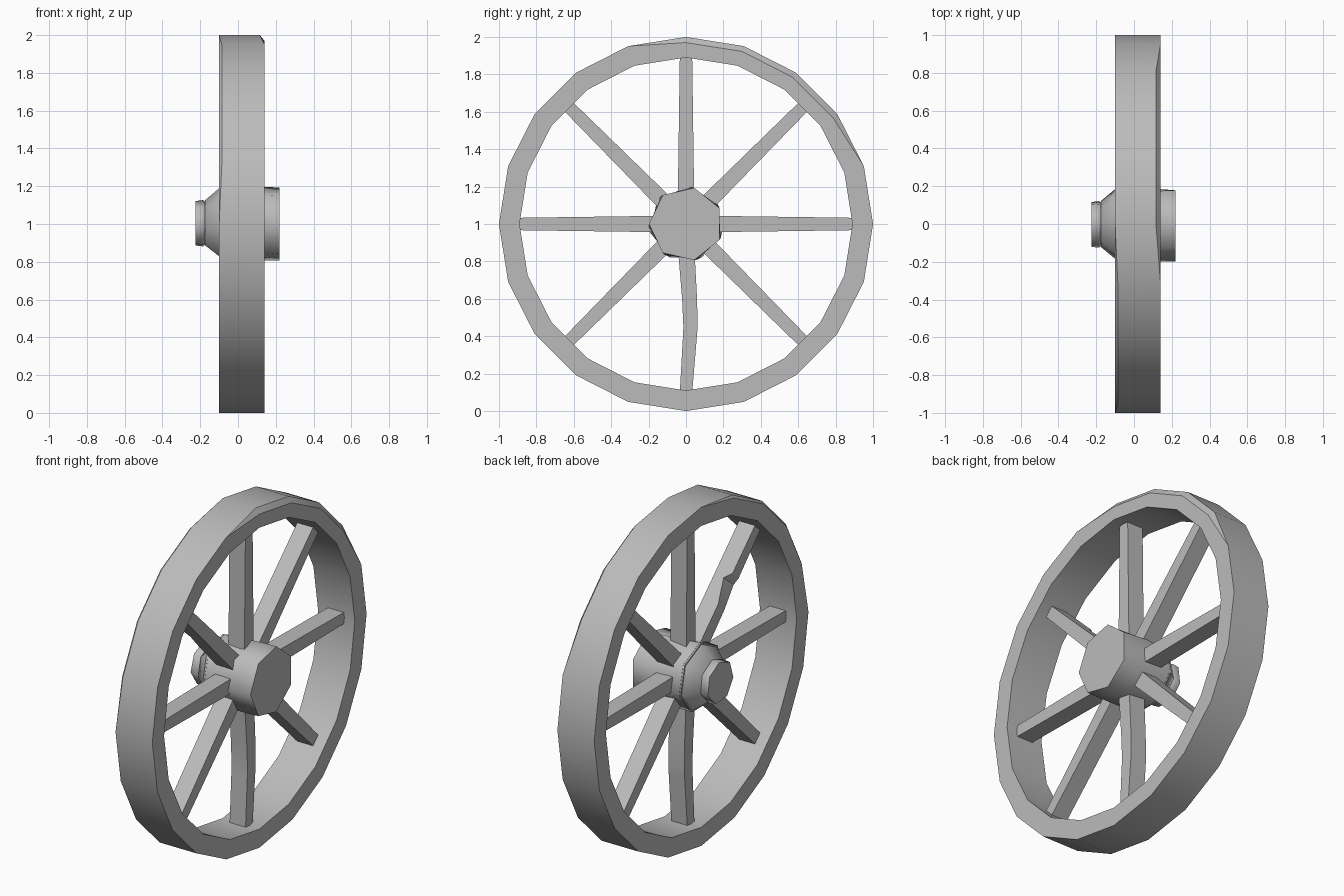
import bpy, bmesh
from math import sin, cos, radians

cube = bpy.data.objects.get("Cube")
if cube:
    bpy.data.objects.remove(cube, do_unlink=True)

grey = bpy.data.materials.new("worn grey")
grey.use_nodes = True
colour = (0.5, 0.5, 0.5, 1)
grey.diffuse_color = colour
grey.node_tree.nodes["Principled BSDF"].inputs["Base Color"].default_value = colour


def polar(x, r, deg, side=0):
    """Point at radius r round the axle, shifted sideways by side."""
    a = radians(deg)
    return (x, r * cos(a) - side * sin(a), 1 + r * sin(a) + side * cos(a))


def loft(name, rings, closed=False, angle=30):
    """Skin a row of equal-sized loops; cap the ends unless it closes on itself."""
    bm = bmesh.new()
    loops = [[bm.verts.new(p) for p in ring] for ring in rings]
    n = len(loops[0])
    pairs = list(zip(loops, loops[1:]))
    if closed:
        pairs.append((loops[-1], loops[0]))
    else:
        bm.faces.new(loops[0])
        bm.faces.new(loops[-1])
    for a, b in pairs:
        for i in range(n):
            j = (i + 1) % n
            bm.faces.new((a[i], a[j], b[j], b[i]))
    bmesh.ops.remove_doubles(bm, verts=bm.verts, dist=0.0005)
    bmesh.ops.recalc_face_normals(bm, faces=bm.faces)
    mesh = bpy.data.meshes.new(name)
    bm.to_mesh(mesh)
    bm.free()
    mesh.materials.append(grey)
    mesh.shade_smooth()
    mesh.set_sharp_from_angle(angle=radians(angle))
    obj = bpy.data.objects.new(name, mesh)
    bpy.context.collection.objects.link(obj)
    return obj


# Rim: twenty-sided, with worn outer edges on part of each side
LEFT, RIGHT, INNER = -0.1, 0.14, 0.89
sections = []
for i in range(20):
    deg = i * 18
    wear_r = 0.03 if 30 < deg < 100 else 0
    wear_l = 0.014 if 100 < deg < 170 else 0
    profile = [(LEFT, INNER), (LEFT, 1 - wear_l), (LEFT + wear_l, 1),
               (RIGHT - wear_r * 0.8, 1), (RIGHT, 1 - wear_r), (RIGHT, INNER)]
    sections.append([polar(x, r, deg) for x, r in profile])
loft("rim", sections, closed=True)


# Spokes: tapered beams; one is bowed and one is chipped
def spoke(name, deg, bow=0, chip=0):
    stations = [(0.12, 0.088, 0, 0), (0.4, 0.08, bow * 0.8, 0),
                (0.55, 0.076, bow, chip), (0.59, 0.075, bow * 0.9, 0),
                (0.9, 0.066, 0, 0)]
    rings = []
    for r, width, side, cut in stations:
        h = width / 2
        rings.append([polar(-0.032 + cut, r, deg, side - h), polar(0.072, r, deg, side - h),
                      polar(0.072, r, deg, side + h), polar(-0.032 + cut * 0.3, r, deg, side + h)])
    loft(name, rings)


for i in range(8):
    spoke(f"spoke_{i + 1}", i * 45, bow=0.024 if i == 6 else 0, chip=0.04 if i == 3 else 0)


# Hub: seven-sided barrel, cone and end cap
def hub_part(name, stations):
    loft(name, [[polar(x, r, turn + k * 360 / 7) for k in range(7)]
                for x, r, turn in stations], angle=55)


hub_part("hub_barrel", [(0.22, 0.198, 77), (0.14, 0.2, 80), (-0.1, 0.198, 90)])
hub_part("hub_cone", [(-0.09, 0.198, 90), (-0.175, 0.125, 90)])
hub_part("hub_end", [(-0.17, 0.115, 85), (-0.185, 0.127, 85), (-0.225, 0.122, 85)])
